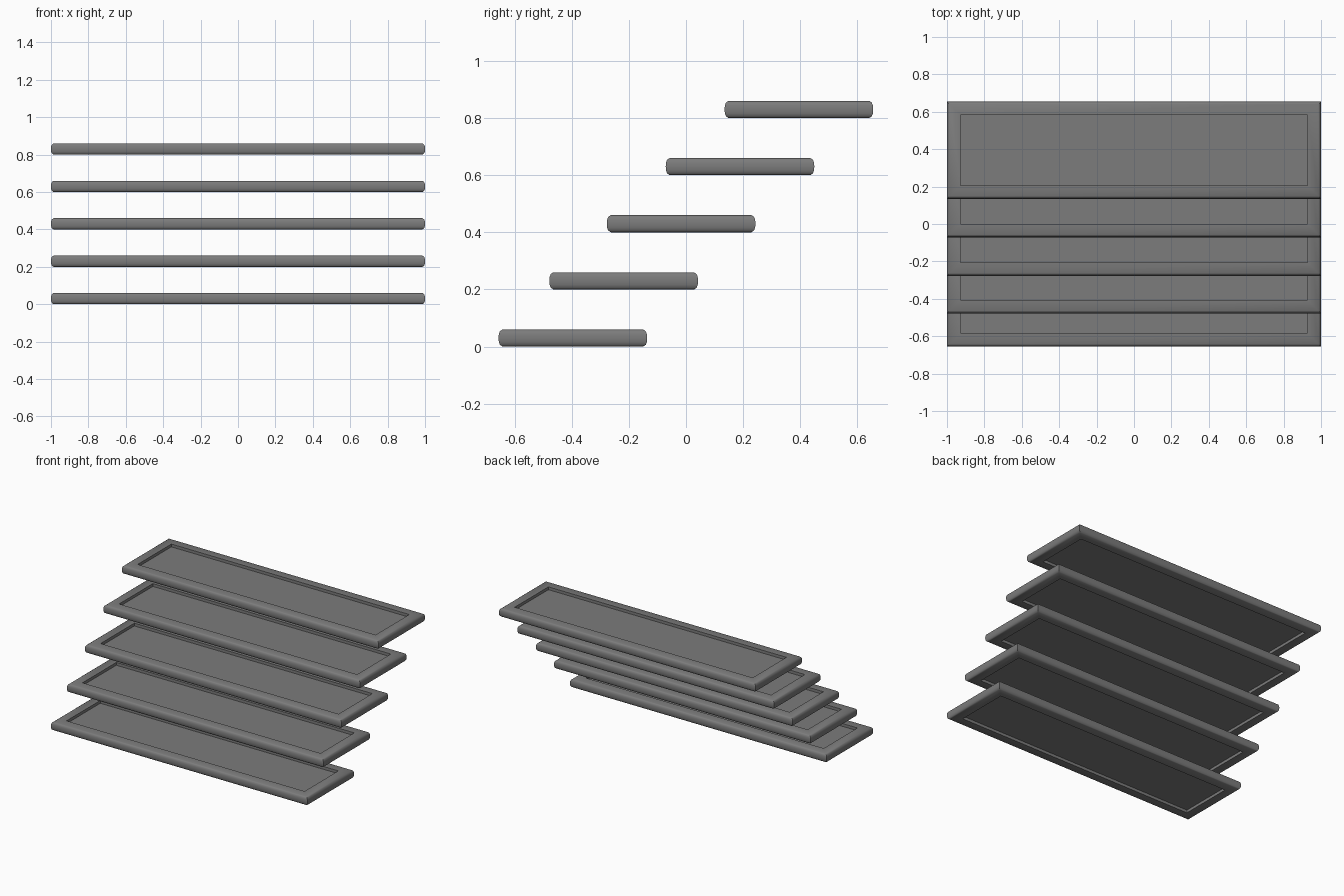
import bpy
import bmesh
import math

cube = bpy.data.objects.get("Cube")
if cube:
    bpy.data.objects.remove(cube, do_unlink=True)

LENGTH, DEPTH, THICK = 2.0, 0.52, 0.06
RIM = 0.072

grey = bpy.data.materials.new("mid grey")
grey.use_nodes = True
colour = (0.2, 0.2, 0.2, 1)
grey.diffuse_color = colour
grey.node_tree.nodes["Principled BSDF"].inputs["Base Color"].default_value = colour


def finish(name, bm, location):
    """Turn a bmesh into a shaded object."""
    bmesh.ops.recalc_face_normals(bm, faces=bm.faces)
    mesh = bpy.data.meshes.new(name)
    bm.to_mesh(mesh)
    bm.free()
    mesh.materials.append(grey)
    obj = bpy.data.objects.new(name, mesh)
    bpy.context.collection.objects.link(obj)
    obj.location = location
    bpy.ops.object.select_all(action="DESELECT")
    obj.select_set(True)
    bpy.context.view_layer.objects.active = obj
    bpy.ops.object.shade_smooth_by_angle(angle=math.radians(35))


def frame(name, location):
    """Sweep a rounded rim profile (inset, z) around a mitred rectangle."""
    half = [(RIM, 0.0), (0.014, 0.0), (0.005, 0.006), (0.001, 0.016)]
    profile = half + [(0.0, THICK / 2)] + [(i, THICK - z) for i, z in reversed(half)]
    bm = bmesh.new()
    rings = []
    for inset, z in profile:
        x, y = LENGTH / 2 - inset, DEPTH / 2 - inset
        rings.append([bm.verts.new((sx * x, sy * y, z))
                      for sx, sy in ((-1, -1), (1, -1), (1, 1), (-1, 1))])
    for a, b in zip(rings, rings[1:] + rings[:1]):
        for i in range(4):
            j = (i + 1) % 4
            bm.faces.new((a[i], a[j], b[j], b[i]))
    finish(name, bm, location)


def panel(name, location):
    """Thin sheet recessed inside the frame on both faces."""
    bm = bmesh.new()
    bmesh.ops.create_cube(bm, size=1)
    bmesh.ops.scale(bm, verts=bm.verts,
                    vec=(LENGTH - 2 * RIM + 0.01, DEPTH - 2 * RIM + 0.01, 0.02))
    bmesh.ops.translate(bm, verts=bm.verts, vec=(0, 0, THICK / 2))
    finish(name, bm, location)


# Five treads climbing towards the back
for n, y in enumerate((-0.396, -0.218, -0.017, 0.189, 0.395), start=1):
    place = (0, y, (n - 1) * 0.2)
    frame(f"tread_frame_{n}", place)
    panel(f"tread_panel_{n}", place)
